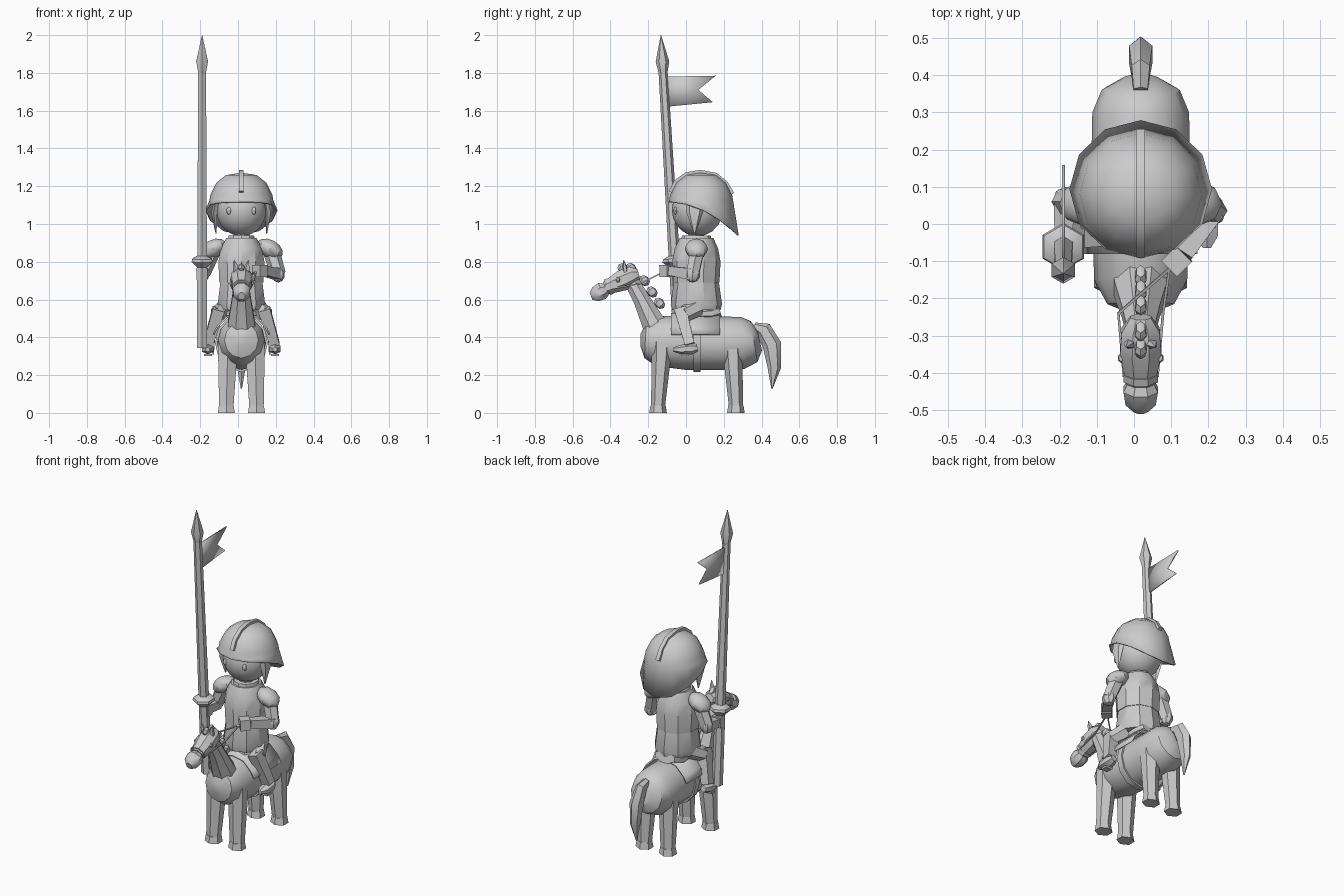
import bpy, bmesh, math
from mathutils import Vector

if "Cube" in bpy.data.objects:
    bpy.data.objects.remove(bpy.data.objects["Cube"])

CX = 0.018  # symmetry axis of horse and rider


def make(name, verts, faces, thick=0):
    me = bpy.data.meshes.new(name)
    me.from_pydata([tuple(v) for v in verts], [], faces)
    bm = bmesh.new()
    bm.from_mesh(me)
    bmesh.ops.recalc_face_normals(bm, faces=bm.faces)
    bm.to_mesh(me)
    bm.free()
    ob = bpy.data.objects.new(name, me)
    bpy.context.collection.objects.link(ob)
    if thick:
        m = ob.modifiers.new("thickness", 'SOLIDIFY')
        m.thickness = thick
        m.offset = 0
    return ob


def tube(name, pts, radii, n=6, ref=(1, 0, 0), turn=0.5):
    """Loft n-gon rings along a path; each radius pair is (along ref, across)."""
    P = [Vector(p) for p in pts]
    verts, faces = [], []
    for i, p in enumerate(P):
        t = (P[min(i + 1, len(P) - 1)] - P[max(i - 1, 0)]).normalized()
        side = Vector(ref)
        side = (side - t * side.dot(t)).normalized()
        up = t.cross(side)
        a, b = radii[i]
        for k in range(n):
            w = 2 * math.pi * (k + turn) / n
            verts.append(p + side * a * math.cos(w) + up * b * math.sin(w))
    for i in range(len(P) - 1):
        for k in range(n):
            j = (k + 1) % n
            faces.append((i * n + k, i * n + j, (i + 1) * n + j, (i + 1) * n + k))
    faces += [tuple(range(n)), tuple(range((len(P) - 1) * n, len(P) * n))]
    return make(name, verts, faces)


def column(name, y, rows, n=10, x=CX):
    """Vertical loft from (z, rx, ry) rows."""
    return tube(name, [(x, y, r[0]) for r in rows], [r[1:] for r in rows], n)


def ball(name, loc, size, rot=(0, 0, 0), u=10, v=6):
    bpy.ops.mesh.primitive_uv_sphere_add(segments=u, ring_count=v, location=loc, rotation=rot)
    ob = bpy.context.object
    ob.name = name
    ob.scale = size
    return ob


# ---- Horse ----
body = [(-.24, .385, .03, .035), (-.215, .385, .09, .095), (-.15, .38, .125, .132),
        (0, .37, .13, .142), (.2, .368, .132, .142), (.3, .37, .13, .138),
        (.36, .378, .105, .11), (.39, .385, .05, .055)]
tube("horse_body", [(CX, b[0], b[1]) for b in body], [b[2:] for b in body], 12, turn=0)
tube("horse_neck", [(CX, -.13, .40), (CX, -.18, .49), (CX, -.235, .60), (CX, -.29, .70)],
     [(.085, .085), (.075, .065), (.055, .048), (.04, .042)], 8)
tube("horse_head", [(CX, -.25, .735), (CX, -.285, .725), (CX, -.34, .70), (CX, -.425, .66)],
     [(.03, .03), (.055, .055), (.06, .06), (.042, .038)], 8)
tube("horse_muzzle", [(CX, -.42, .655), (CX, -.445, .645), (CX, -.48, .627), (CX, -.503, .618)],
     [(.036, .035), (.05, .05), (.044, .043), (.02, .022)], 8)
tube("horse_tail", [(CX, .36, .46), (CX, .41, .44), (CX, .455, .36), (CX, .468, .24), (CX, .455, .13)],
     [(.022, .02), (.028, .045), (.036, .05), (.026, .036), (.004, .004)], 6)
for y, z, s in [(-.335, .765, .03), (-.29, .765, .032), (-.22, .70, .032),
                (-.18, .64, .034), (-.14, .58, .034)]:
    ball("mane_tuft", (CX, y, z), (.018, s, .026), (-.8, 0, 0), 6, 4)
for s in (-1, 1):
    x = CX + s * .03
    tube("horse_ear", [(x, -.32, .745), (x, -.325, .775), (x + s * .008, -.33, .808)],
         [(.014, .012), (.015, .012), (.002, .002)], 5)
    ball("horse_eye", (CX + s * .052, -.36, .705), (.01, .014, .014), u=6, v=4)
    for part, y0, y1 in [("front", -.13, -.148), ("back", .248, .264)]:
        tube(part + "_leg", [(CX + s * .073, y0, .38), (CX + s * .073, y0, .31), (CX + s * .08, y1, .035)],
             [(.058, .052), (.058, .052), (.044, .037)], 6)
        tube(part + "_hoof", [(CX + s * .08, y1, .04), (CX + s * .08, y1, 0)],
             [(.045, .04), (.052, .047)], 6)

# ---- Tack ----
sec = [(-.148, .415), (-.128, .455), (-.075, .508), (0, .523), (.075, .508), (.128, .455), (.148, .415)]
make("saddle_blanket", [(CX + x, y, z) for y in (-.08, .18) for x, z in sec],
     [(i, i + 1, i + 8, i + 7) for i in range(6)], .01)
tube("girth_strap", [(CX, .04, .37), (CX, .078, .37)], [(.14, .153)] * 2, 12, turn=0)
tube("saddle_seat", [(CX, -.03, .53), (CX, .0, .525), (CX, .13, .525), (CX, .18, .54)],
     [(.05, .03), (.09, .03), (.1, .035), (.07, .035)], 8)
for s in (-1, 1):
    tube("rein", [(.095, -.12, .745), (CX + s * .06, -.24, .685), (CX + s * .045, -.41, .655)],
         [(.005, .005)] * 3, 4)
tube("bridle_band", [(CX, -.40, .672), (CX, -.418, .664)], [(.05, .048)] * 2, 8)

# ---- Rider body ----
column("skirt", .055, [(.545, .125, .128), (.575, .132, .136), (.70, .116, .118)])
column("breastplate", .055, [(.69, .123, .122), (.80, .128, .128), (.87, .115, .115), (.925, .085, .09)])
column("collar", .055, [(.88, .085, .09), (.94, .07, .075)])
column("neck", .055, [(.9, .045, .045), (.98, .045, .045)], 8)
for s in (-1, 1):
    ball("shoulder_guard", (CX + s * .15, .055, .868), (.075, .062, .048), (0, s * .5, 0), 8, 6)
    hip, knee = (CX + s * .08, .06, .56), (CX + s * .13, -.015, .52)
    ankle = (CX + s * .178, .02, .36)
    tube("thigh", [hip, knee], [(.05, .05), (.042, .042)], 6)
    tube("shin", [(knee[0] - s * .01, knee[1] - .015, .55), ankle], [(.046, .046), (.036, .036)], 4)
    tube("boot", [(ankle[0], .06, .345), (ankle[0], .03, .34), (ankle[0], -.03, .335), (ankle[0], -.065, .335)],
         [(.02, .02), (.035, .03), (.035, .024), (.012, .012)], 6)
    tube("stirrup", [(ankle[0], -.025, .306), (ankle[0], .015, .306)], [(.03, .008)] * 2, 4)
    tube("stirrup_strap", [(CX + s * .14, .02, .45), (CX + s * .15, .0, .31)], [(.006, .014)] * 2, 4)

# ---- Arms: (shoulder, elbow, wrist, hand) ----
for tag, sh, el, wr, ha in [
        ("rein", (.175, .06, .86), (.213, .035, .735), (.135, -.08, .752), (.095, -.12, .75)),
        ("lance", (-.135, .06, .86), (-.185, .06, .74), (-.19, -.02, .735), (-.19, -.065, .735))]:
    tube(tag + "_upper_arm", [sh, el], [(.042, .045), (.038, .04)], 6, (0, 1, 0))
    tube(tag + "_forearm", [el, wr], [(.042, .042), (.034, .034)], 4, (0, 0, 1))
    ball(tag + "_elbow", el, (.036, .042, .045), u=8, v=5)
    tube(tag + "_hand", [wr, ha], [(.045, .042)] * 2, 4, (0, 0, 1))

# ---- Head ----
ball("head", (CX, .06, 1.075), (.135, .135, .14), u=14, v=10)
for s in (-1, 1):
    ball("eye", (CX + s * .066, -.056, 1.07), (.013, .01, .02), u=8, v=6)
    x = CX + s * .13
    tube("side_lock", [(x, .05, 1.12), (x + s * .012, .045, 1.06), (x + s * .004, .045, .95)],
         [(.016, .05), (.018, .045), (.003, .004)], 5)

# ---- Helmet: dome and brim that dips at the back ----
N = 12
verts, faces = [(CX, .075, 1.268)], []
for r, z in [(.08, 1.255), (.13, 1.215), (.16, 1.155), (.165, 1.125), (None, 0)]:
    for k in range(N):
        w = 2 * math.pi * k / N
        c, q = math.cos(w), math.sin(w)
        if r:
            verts.append((CX + r * c, .08 + r * q, z))
        else:
            t = (q + 1) / 2
            verts.append((CX + .188 * c, .093 + .182 * q, 1.115 - .175 * t ** 2))
for k in range(N):
    j = (k + 1) % N
    faces.append((0, 1 + k, 1 + j))
    for i in range(4):
        a = 1 + i * N
        faces.append((a + k, a + j, a + N + j, a + N + k))
make("helmet", verts, faces, .008)
ridge = [(-.083, 1.17), (-.055, 1.225), (.0, 1.265), (.075, 1.278), (.16, 1.262), (.212, 1.22), (.248, 1.16)]
tube("helmet_ridge", [(CX, y, z) for y, z in ridge], [(.017, .012)] * 7, 4)

# ---- Lance ----
LX = -.19


def on_lance(z):
    return (LX, -.133 + .06 * (2 - z), z)


def lance_part(name, rows, n):
    tube(name, [on_lance(z) for z, r in rows], [(r, r) for z, r in rows], n)


lance_part("lance_pole", [(.345, .031), (.75, .03), (1.8, .024)], 6)
lance_part("lance_tip", [(1.785, .02), (1.86, .036), (2.0, .001)], 6)
lance_part("lance_guard", [(.77, .03), (.80, .064), (.815, .06), (.835, .025)], 6)
make("pennant", [(LX, y, z) for y, z in
                 [(-.115, 1.78), (.158, 1.785), (.065, 1.71), (.142, 1.645), (-.11, 1.62)]],
     [(0, 1, 2), (0, 2, 4), (2, 3, 4)], .008)

# ---- Shading ----
for ob in bpy.data.objects:
    ob.select_set(ob.type == 'MESH')
bpy.context.view_layer.objects.active = bpy.data.objects["horse_body"]
bpy.ops.object.shade_smooth_by_angle(angle=math.radians(35))
